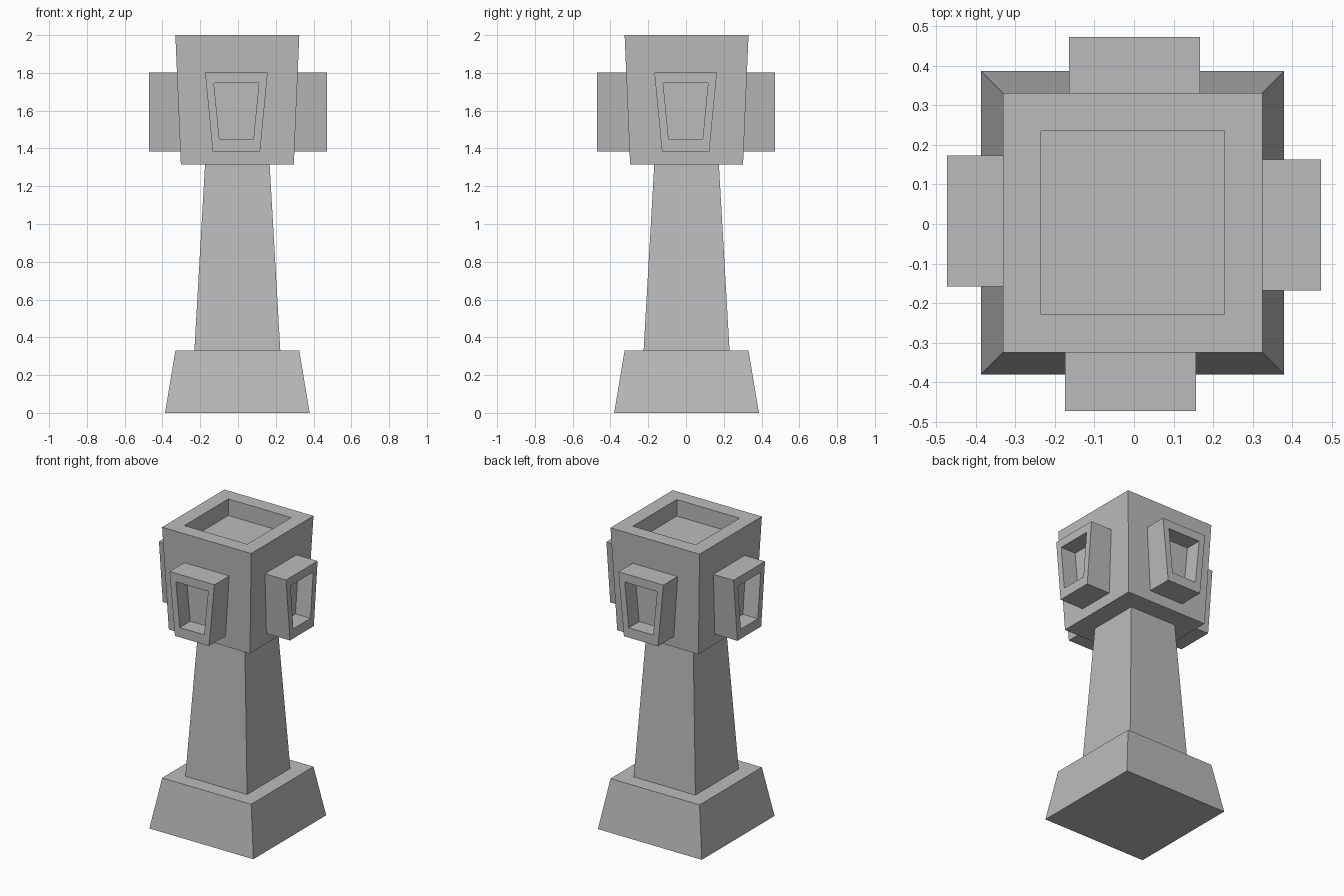
import bpy
import bmesh
from mathutils import Matrix, Vector
from math import pi

if "Cube" in bpy.data.objects:
    bpy.data.objects.remove(bpy.data.objects["Cube"], do_unlink=True)

CX, CY = -0.0035, 0.003   # pillar axis

stone = bpy.data.materials.new("grey_stone")
stone.use_nodes = True
grey = (0.5, 0.5, 0.5, 1)
stone.diffuse_color = grey
stone.node_tree.nodes["Principled BSDF"].inputs["Base Color"].default_value = grey


def loft(name, rings, matrix=None):
    """Join four-cornered rings in order and cap both ends."""
    bm = bmesh.new()
    loops = [[bm.verts.new(p) for p in ring] for ring in rings]
    for a, b in zip(loops, loops[1:]):
        for i in range(4):
            j = (i + 1) % 4
            bm.faces.new((a[i], a[j], b[j], b[i]))
    bm.faces.new(loops[0][::-1])
    bm.faces.new(loops[-1])
    bmesh.ops.recalc_face_normals(bm, faces=bm.faces)
    if matrix:
        bm.transform(matrix)
    bm.transform(Matrix.Translation((CX, CY, 0)))
    mesh = bpy.data.meshes.new(name)
    bm.to_mesh(mesh)
    bm.free()
    mesh.materials.append(stone)
    obj = bpy.data.objects.new(name, mesh)
    bpy.context.collection.objects.link(obj)
    return obj


def square(half, z):
    return [Vector((sx * half, sy * half, z))
            for sx, sy in ((-1, -1), (1, -1), (1, 1), (-1, 1))]


def trapezoid(y, low_half, high_half, low, high):
    return [Vector(p) for p in ((-low_half, y, low), (low_half, y, low),
                                (high_half, y, high), (-high_half, y, high))]


# Plinth and tapering shaft
loft("base", [square(0.383, 0), square(0.328, 0.33)])
loft("shaft", [square(0.2275, 0.33), square(0.171, 1.315)])

# Head widening upward, with a sunken square in its top
loft("head", [square(0.299, 1.315), square(0.328, 2.0),
              square(0.2315, 2.0), square(0.2315, 1.89)])

# Four frames around the head, each slightly off centre with a recessed panel
for i, (side, reach) in enumerate((("front", 0.475), ("left", 0.4755),
                                   ("back", 0.469), ("right", 0.4685))):
    outer = (0.1255, 0.1655, 1.385, 1.803)
    inner = (0.09, 0.119, 1.45, 1.747)
    rings = [trapezoid(-0.29, *outer), trapezoid(-reach, *outer),
             trapezoid(-reach, *inner), trapezoid(-reach + 0.11, *inner)]
    turn = Matrix.Rotation(i * pi / 2, 4, "Z") @ Matrix.Translation((-0.005, 0, 0))
    loft(side + "_frame", rings, turn)
